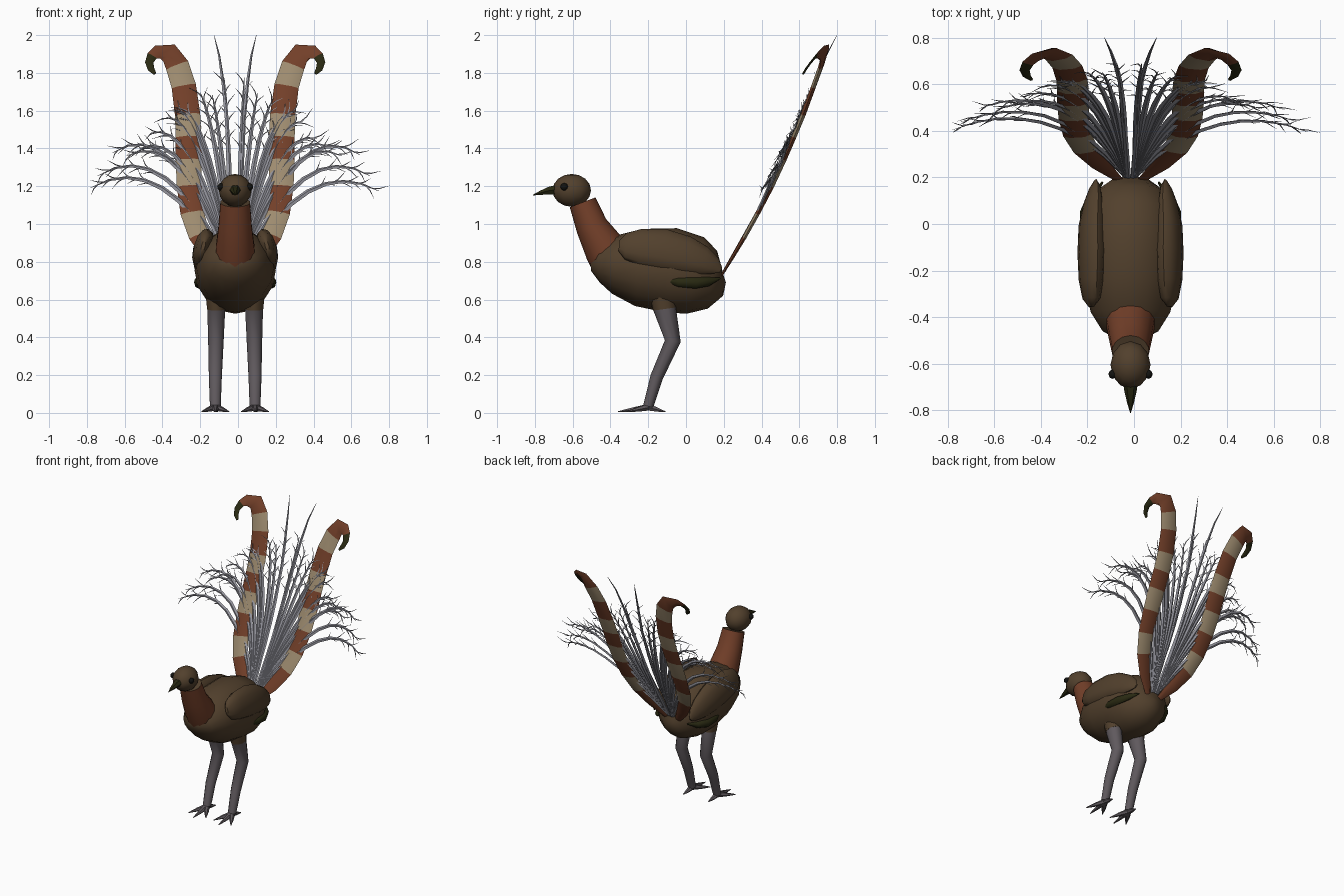
import bpy, bmesh, math, random
from mathutils import Vector

if "Cube" in bpy.data.objects:
    bpy.data.objects.remove(bpy.data.objects["Cube"])

random.seed(4)
CX = -0.015  # symmetry plane of the bird


def material(name, col):
    m = bpy.data.materials.new(name)
    m.diffuse_color = (*col, 1)
    m.use_nodes = True
    m.node_tree.nodes["Principled BSDF"].inputs["Base Color"].default_value = m.diffuse_color
    return m


BROWN = material("brown plumage", (0.085, 0.052, 0.026))
RUST = material("rust", (0.17, 0.05, 0.022))
CREAM = material("cream", (0.34, 0.26, 0.16))
SILVER = material("silver grey", (0.30, 0.30, 0.34))
LEG = material("leg grey", (0.115, 0.10, 0.11))
DARK = material("dark olive", (0.022, 0.022, 0.006))
BLACK = material("black", (0.006, 0.006, 0.005))


def tube(bm, pts, radii, n, sides, bands=None, cap_mat=0):
    """Loft elliptical rings along pts; radii = (across, along n)."""
    pts = [Vector(p) for p in pts]
    n, rings = Vector(n), []
    for i, p in enumerate(pts):
        t = (pts[min(i + 1, len(pts) - 1)] - pts[max(i - 1, 0)]).normalized()
        v = (n - t * n.dot(t)).normalized()
        u = t.cross(v)
        a, b = radii[i]
        rings.append([bm.verts.new(p + u * a * math.cos(k * math.tau / sides)
                                   + v * b * math.sin(k * math.tau / sides))
                      for k in range(sides)])
    for i in range(len(rings) - 1):
        for k in range(sides):
            j = (k + 1) % sides
            f = bm.faces.new((rings[i][k], rings[i][j], rings[i + 1][j], rings[i + 1][k]))
            f.material_index = bands[i] if bands else 0
    bm.faces.new(rings[0])
    cap = bm.faces.new(rings[-1])
    cap.material_index = cap_mat or (bands[-1] if bands else 0)


def finish(bm, name, materials, angle=50):
    bmesh.ops.recalc_face_normals(bm, faces=bm.faces[:])
    me = bpy.data.meshes.new(name)
    bm.to_mesh(me)
    bm.free()
    for m in materials:
        me.materials.append(m)
    me.shade_smooth()
    me.set_sharp_from_angle(angle=math.radians(angle))
    ob = bpy.data.objects.new(name, me)
    ob.location.x = CX
    bpy.context.collection.objects.link(ob)
    return ob


def part(name, materials, *args, **kw):
    bm = bmesh.new()
    tube(bm, *args, **kw)
    return finish(bm, name, materials)


def ball(name, mat, centre, size, seg=12, rings=8):
    bm = bmesh.new()
    bmesh.ops.create_uvsphere(bm, u_segments=seg, v_segments=rings, radius=1)
    for v in bm.verts:
        v.co = Vector([a * b for a, b in zip(v.co, size)]) + Vector(centre)
    return finish(bm, name, [mat])


# Body: stations of y, low z, high z, half width
body = [(-.505, .75, .81, .04), (-.46, .69, .88, .12), (-.38, .63, .94, .17),
        (-.25, .565, .975, .205), (-.08, .53, .98, .215), (.05, .52, .935, .20),
        (.14, .55, .86, .15), (.19, .62, .79, .08), (.205, .69, .73, .02)]
part("body", [BROWN], [(0, y, (a + b) / 2) for y, a, b, w in body],
     [(w, (b - a) / 2) for y, a, b, w in body], (0, 0, 1), 16)

# Neck, head, beak
part("neck", [RUST, BROWN], [(0, -.40, .82), (0, -.43, .87), (0, -.50, .99), (0, -.547, 1.115)],
     [(.115, .105), (.11, .105), (.085, .09), (.073, .08)], (1, 0, 0), 14, cap_mat=1)
ball("head", BROWN, (0, -.605, 1.178), (.086, .102, .087))
part("beak", [DARK], [(0, -.68, 1.18), (0, -.72, 1.178), (0, -.77, 1.165), (0, -.81, 1.153)],
     [(.032, .03), (.026, .024), (.014, .013), (.002, .002)], (0, 0, 1), 6)


def tail_y(z):
    """Lean of the tail: y for a given height."""
    tab = [(.73, .19), (1, .35), (1.25, .48), (1.55, .61), (1.85, .72), (2.01, .805)]
    for (z0, y0), (z1, y1) in zip(tab, tab[1:]):
        if z <= z1:
            return y0 + (y1 - y0) * (z - z0) / (z1 - z0)
    return tab[-1][1]


TAIL_N = (0, -.9, .42)
# Banded feather path: half-plane x, z, half width; then the curled tip
ribbon = [(.05, .73, .02), (.125, .83, .045), (.19, .94, .057), (.228, 1.06, .062),
          (.243, 1.2, .066), (.247, 1.34, .068), (.247, 1.46, .068), (.252, 1.58, .067),
          (.272, 1.73, .065), (.307, 1.84, .063)]
curl = [(.35, .735, 1.905, .058), (.41, .715, 1.91, .04), (.44, .69, 1.89, .028),
        (.455, .66, 1.855, .022), (.445, .635, 1.82, .018), (.425, .62, 1.795, .008)]
BANDS = [0, 0, 1, 0, 1, 0, 1, 0, 1, 0, 0, 0, 2, 2, 2]

for s, side in ((1, "right"), (-1, "left")):
    ball(f"eye_{side}", BLACK, (s * .077, -.645, 1.197), (.018, .02, .02), 8, 6)

    # Wing: flattened lens, leaning inward, tapering to the rear
    wing = [(-.355, .885, .01, .03), (-.32, .882, .035, .072), (-.24, .878, .05, .10),
            (-.12, .865, .055, .112), (0, .838, .05, .102), (.09, .806, .038, .08),
            (.15, .778, .022, .05), (.185, .755, .005, .015)]
    part(f"wing_{side}", [BROWN],
         [(s * (.168 - .1 * max(0, y - .02)), y, z) for y, z, a, b in wing],
         [(a, b) for y, z, a, b in wing], (-s * .25, 0, 1), 12)
    # Dark flight feather under the wing
    part(f"wing_tip_{side}", [DARK],
         [(s * .19, -.11, .70), (s * .20, -.04, .692), (s * .195, .05, .688),
          (s * .165, .12, .695), (s * .12, .18, .712)],
         [(.004, .005), (.018, .025), (.022, .03), (.02, .024), (.004, .004)], (0, 0, 1), 8)

    # Leg, thigh and toes
    x = s * .105
    part(f"thigh_{side}", [BROWN], [(s * .1, -.13, .68), (s * .1, -.12, .60), (s * .1, -.113, .55)],
         [(.075, .065), (.066, .056), (.062, .051)], (1, 0, 0), 10)
    part(f"leg_{side}", [LEG], [(s * .1, -.115, .56), (s * .102, -.07, .38),
                               (s * .105, -.155, .19), (x, -.20, .035)],
         [(.061, .05), (.042, .043), (.034, .036), (.027, .03)], (1, 0, 0), 10)
    bm = bmesh.new()
    for dx, y in ((0, -.36), (.072, -.315), (-.072, -.315), (.01, -.11)):
        tip = Vector((x + dx, y, .006))
        root = Vector((x, -.20, .03))
        tube(bm, [root, root.lerp(tip, .5), tip], [(.02, .02), (.016, .013), (.003, .003)], (0, 0, 1), 6)
    finish(bm, f"foot_{side}", [LEG])

    # Banded outer tail feather with curled tip
    pts = [(s * u, tail_y(z), z) for u, z, w in ribbon] + [(s * u, y, z) for u, y, z, w in curl]
    widths = [(r[-1], max(.006, r[-1] * .22)) for r in ribbon + curl]
    part(f"banded_feather_{side}", [RUST, CREAM, DARK], pts, widths, TAIL_N, 6, bands=BANDS)

    # Lacy silver plumes: arching stems ending at x, z with fine barbs
    bm = bmesh.new()
    ends = [(.77, 1.19), (.72, 1.25), (.66, 1.37), (.57, 1.35), (.51, 1.42), (.44, 1.47),
            (.37, 1.55), (.31, 1.60), (.25, 1.60), (.19, 1.68), (.13, 1.70), (.05, 1.76)]
    for ex, ez in ends:
        ex, ez = ex + random.uniform(-.015, .015), ez + random.uniform(-.02, .02)
        cx, cz = ex * .5, .75 + (ez - .75) * (.55 + .95 * ex / .77)
        path = []
        for i in range(9):
            t = i / 8
            px = .02 * (1 - t) ** 2 + 2 * t * (1 - t) * cx + t * t * ex
            pz = .75 * (1 - t) ** 2 + 2 * t * (1 - t) * cz + t * t * ez
            path.append(Vector((s * px, tail_y(pz) - .06 * t * t * ex, pz)))
        rad = [.006 + .008 * math.sin(math.pi * min(1, i / 8 + .15)) for i in range(8)] + [.001]
        tube(bm, path, [(r, r * .6) for r in rad], TAIL_N, 4)
        # Barbs alternate to either side of the outer half
        for k in range(9):
            f = 4.6 + k * .38
            i = min(int(f), 7)
            p = path[i].lerp(path[i + 1], f - i)
            d = (path[i + 1] - path[i]).normalized()
            out = d.cross(Vector(TAIL_N)).normalized() * (1 if k % 2 else -1)
            ln = random.uniform(.06, .10)
            bend = Vector((0, random.uniform(-.02, .015), 0))
            tube(bm, [p, p + (d * .75 + out * .35) * ln * .5, p + (d * .8 + out * .55) * ln + bend],
                 [(.004, .003), (.0035, .0025), (.0006, .0006)], TAIL_N, 3)
    finish(bm, f"silver_plumes_{side}", [SILVER])

    # Long thin central plume
    cen = [(.01, .75), (.03, 1.2), (.045, 1.55), (.065, 1.75), (.085, 1.89), (.112, 2.0)]
    part(f"central_plume_{side}", [SILVER], [(s * u, tail_y(z), z) for u, z in cen],
         [(.012, .008), (.012, .008), (.011, .007), (.009, .006), (.006, .004), (.001, .001)], TAIL_N, 5)
